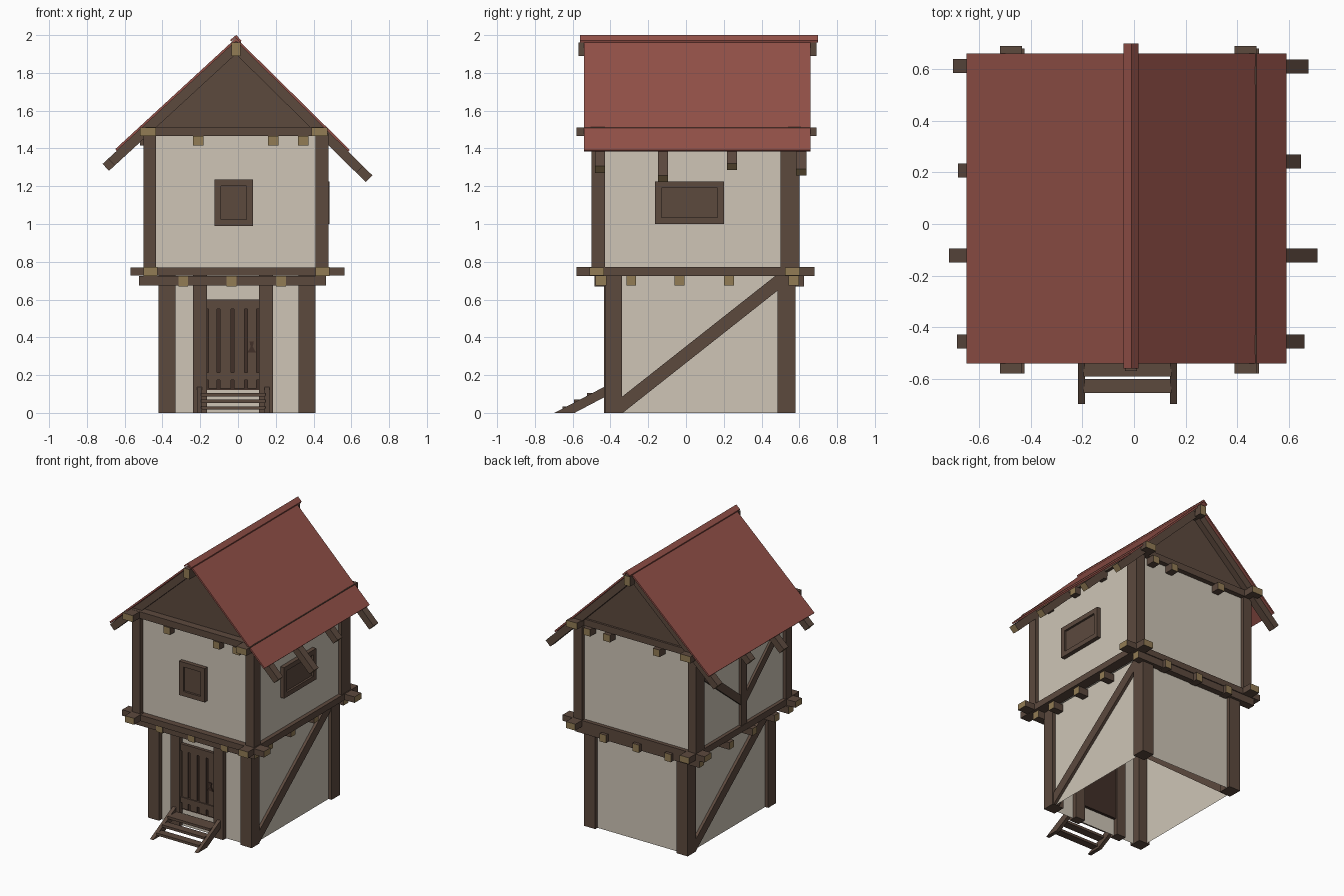
import bpy, bmesh
from mathutils import Vector, Matrix

if "Cube" in bpy.data.objects:
    bpy.data.objects.remove(bpy.data.objects["Cube"])


def material(name, rgb):
    m = bpy.data.materials.new(name)
    m.diffuse_color = (*rgb, 1)
    m.use_nodes = True
    m.node_tree.nodes["Principled BSDF"].inputs["Base Color"].default_value = m.diffuse_color
    return m


WOOD = material("brown wood", (0.107, 0.067, 0.048))
TAN = material("cut wood end", (0.29, 0.20, 0.09))
WALL = material("cream plaster", (0.62, 0.56, 0.47))
ROOF = material("red roof", (0.29, 0.082, 0.065))
DARK = material("dark door wood", (0.052, 0.029, 0.021))


def finish(name, bm, mats):
    bmesh.ops.recalc_face_normals(bm, faces=bm.faces[:])
    me = bpy.data.meshes.new(name)
    bm.to_mesh(me)
    bm.free()
    for m in mats:
        me.materials.append(m)
    ob = bpy.data.objects.new(name, me)
    bpy.context.collection.objects.link(ob)
    return ob


def beam(name, p, q, w, h, mat=WOOD, end=None):
    """Rectangular bar from p to q: w sideways, h upright; optional end colour."""
    p, q = Vector(p), Vector(q)
    d = (q - p).normalized()
    side = d.cross(Vector((0, 0, 1)))
    side = side.normalized() if side.length > 1e-4 else Vector((1, 0, 0))
    up = side.cross(d)
    rot = Matrix((d, side, up)).transposed().to_4x4()
    bm = bmesh.new()
    bmesh.ops.create_cube(bm, size=1)
    for f in bm.faces:
        f.material_index = 1 if end and abs(f.normal.x) > 0.9 else 0
    size = Matrix.Diagonal(((q - p).length, w, h, 1))
    bm.transform(Matrix.Translation((p + q) / 2) @ rot @ size)
    return finish(name, bm, [mat, end or mat])


def box(name, x0, x1, y0, y1, z0, z1, mat=WOOD, end=None, axis=0, open_bottom=False):
    """Box by its limits; faces along the axis may take the end colour."""
    bm = bmesh.new()
    bmesh.ops.create_cube(bm, size=1)
    for f in bm.faces:
        f.material_index = 1 if end and abs(f.normal[axis]) > 0.9 else 0
    if open_bottom:
        bmesh.ops.delete(bm, geom=[f for f in bm.faces if f.normal.z < -0.9], context='FACES')
    bm.transform(Matrix.Translation(((x0 + x1) / 2, (y0 + y1) / 2, (z0 + z1) / 2))
                 @ Matrix.Diagonal((x1 - x0, y1 - y0, z1 - z0, 1)))
    return finish(name, bm, [mat, end or mat])


def prism(name, pts, axis, a, b, mat):
    """Profile (xz or yz) extruded along y (axis 1) or x (axis 0)."""
    bm = bmesh.new()
    vs = [bm.verts.new((u, a, v) if axis == 1 else (a, u, v)) for u, v in pts]
    f = bm.faces.new(vs)
    r = bmesh.ops.extrude_face_region(bm, geom=[f])
    off = (0, b - a, 0) if axis == 1 else (b - a, 0, 0)
    bmesh.ops.translate(bm, vec=off, verts=[g for g in r["geom"] if isinstance(g, bmesh.types.BMVert)])
    return finish(name, bm, [mat])


# plaster walls of both storeys
box("lower_wall", -0.395, 0.385, -0.40, 0.555, 0.0, 0.74, WALL, open_bottom=True)
box("upper_wall", -0.475, 0.455, -0.465, 0.575, 0.75, 1.48, WALL)

# corner posts
for x0, x1 in ((-0.42, -0.33), (0.32, 0.41)):
    for y0, y1 in ((-0.43, -0.34), (0.485, 0.58)):
        box("lower_post", x0, x1, y0, y1, 0, 0.73)
for x0, x1 in ((-0.50, -0.435), (0.41, 0.48)):
    box("upper_post", x0, x1, -0.50, -0.43, 0.76, 1.48)
    box("upper_post", x0, x1, 0.50, 0.60, 0.76, 1.48)

# beams between the storeys
for y0, y1 in ((-0.51, -0.435), (0.525, 0.603)):
    box("floor_cross_beam", -0.57, 0.565, y0, y1, 0.727, 0.77, WOOD, TAN, 0)
for x0, x1 in ((-0.50, -0.425), (0.41, 0.485)):
    box("floor_side_beam", x0, x1, -0.58, 0.68, 0.726, 0.772, WOOD, TAN, 1)

# joists below the floor beams, running both ways
for c in (-0.29, -0.035, 0.228):
    box("floor_joist", c - 0.026, c + 0.026, -0.485, 0.625, 0.67, 0.726, WOOD, TAN, 1)
    box("floor_cross_joist", -0.525, 0.465, c - 0.026, c + 0.026, 0.675, 0.726, WOOD, TAN, 0)
for y in (-0.45, 0.57):
    box("corner_joist", -0.525, 0.465, y - 0.028, y + 0.028, 0.675, 0.726, WOOD, TAN, 0)

# eave beams, gable cross beams and the joists below them
for x0, x1 in ((-0.52, -0.435), (0.39, 0.475)):
    box("eave_beam", x0, x1, -0.58, 0.69, 1.465, 1.512, WOOD, TAN, 1)
for y0, y1 in ((-0.505, -0.43), (0.54, 0.61)):
    box("gable_beam", -0.49, 0.47, y0, y1, 1.465, 1.513)
for c in (-0.21, 0.187, 0.345):
    box("ceiling_joist", c - 0.027, c + 0.027, -0.515, 0.64, 1.415, 1.466, WOOD, TAN, 1)
for c in (-0.3, -0.03, 0.24):
    box("ceiling_cross_joist", -0.52, 0.50, c - 0.027, c + 0.027, 1.415, 1.466, WOOD, TAN, 0)

# gable filling and ridge beam
prism("gable", [(-0.50, 1.50), (0.46, 1.50), (-0.01, 1.95)], 1, -0.45, 0.595, WOOD)
box("ridge_beam", -0.035, 0.012, -0.57, 0.69, 1.89, 1.96, WOOD, TAN, 1)

# roof sheets with rafters below; the two sides differ a little in pitch
APEX = (-0.01, 1.985)
sides = ((-1, 0.92, -0.65, ((-0.455, -0.695), (-0.122, -0.725), (0.208, -0.69), (0.612, -0.71))),
         (1, 0.985, 0.592, ((-0.455, 0.67), (-0.122, 0.72), (0.243, 0.655), (0.61, 0.685))))
for s, slope, eave, rafters in sides:
    n = Vector((s * slope, 0, 1)).normalized()

    def on_slope(x, y, depth):
        return Vector((x, y, APEX[1] - slope * abs(x - APEX[0]))) - n * depth

    beam("roof_sheet", on_slope(APEX[0], 0.06, 0.006), on_slope(eave, 0.06, 0.006), 1.20, 0.012, ROOF)
    for y, tip in rafters:
        beam("rafter", on_slope(APEX[0], y, 0.037), on_slope(tip, y, 0.037), 0.054, 0.05, WOOD, TAN)

# ridge cap
prism("ridge_cap", [(-0.037, 1.965), (-0.012, 1.985), (0.014, 1.96), (0.018, 1.972),
                    (-0.01, 2.0), (-0.04, 1.975)], 1, -0.56, 0.70, ROOF)

# braces: one diagonal on each lower side, V braces and post on the upper left
prism("right_brace", [(-0.39, 0.0), (-0.335, 0.0), (0.52, 0.675), (0.52, 0.727), (0.475, 0.727), (-0.39, 0.045)],
      0, 0.36, 0.405, WOOD)
prism("left_brace", [(0.53, 0.0), (0.48, 0.0), (-0.38, 0.675), (-0.38, 0.727), (-0.33, 0.727), (0.53, 0.045)],
      0, -0.37, -0.415, WOOD)
box("left_middle_post", -0.497, -0.45, 0.01, 0.075, 0.76, 1.47)
for y, z in ((0.54, 1.33), (-0.46, 1.38)):
    beam("left_v_brace", (-0.472, 0.04, 0.93), (-0.472, y, z), 0.04, 0.055)


# framed windows on the front and right
def window(name, put, a0, a1, z0, z1, base, out):
    t = 0.034
    put(name + "_shutter", a0 + t, a1 - t, z0 + t, z1 - t, base, base + out * 0.02)
    for r in ((a0, a1, z0, z0 + t), (a0, a1, z1 - t, z1), (a0, a0 + t, z0 + t, z1 - t), (a1 - t, a1, z0 + t, z1 - t)):
        put(name + "_frame", *r, base, base + out * 0.035)


window("front_window", lambda n, a, b, c, d, e, f: box(n, a, b, min(e, f), max(e, f), c, d),
       -0.125, 0.08, 0.99, 1.235, -0.46, -1)
window("right_window", lambda n, a, b, c, d, e, f: box(n, min(e, f), max(e, f), a, b, c, d),
       -0.165, 0.202, 1.0, 1.224, 0.45, 1)

# door: frame posts, dark backing, planks, rails and handle
box("door_post", -0.237, -0.165, -0.435, -0.37, 0, 0.727)
box("door_post", 0.11, 0.185, -0.435, -0.37, 0, 0.727)
box("door_back", -0.17, 0.115, -0.406, -0.38, 0.12, 0.60, DARK)
edges = (-0.165, -0.102, -0.029, 0.043, 0.107)
for a, b in zip(edges, edges[1:]):
    box("door_plank", a + 0.008, b - 0.008, -0.415, -0.39, 0.13, 0.595)
box("door_top_rail", -0.165, 0.11, -0.422, -0.39, 0.55, 0.60)
box("door_bottom_rail", -0.165, 0.11, -0.422, -0.39, 0.175, 0.215)
prism("door_handle", [(0.05, 0.32), (0.095, 0.32), (0.078, 0.35), (0.084, 0.378), (0.061, 0.378), (0.067, 0.35)],
      1, -0.422, -0.41, DARK)

# entrance steps
for x0, x1 in ((-0.217, -0.19), (0.14, 0.166)):
    prism("stair_side", [(-0.697, 0), (-0.59, 0), (-0.40, 0.10), (-0.40, 0.155)], 0, x0, x1, WOOD)
for y0, y1, z in ((-0.655, -0.60, 0.035), (-0.592, -0.535, 0.07), (-0.525, -0.43, 0.105)):
    box("stair_tread", -0.195, 0.145, y0, y1, z - 0.018, z)
